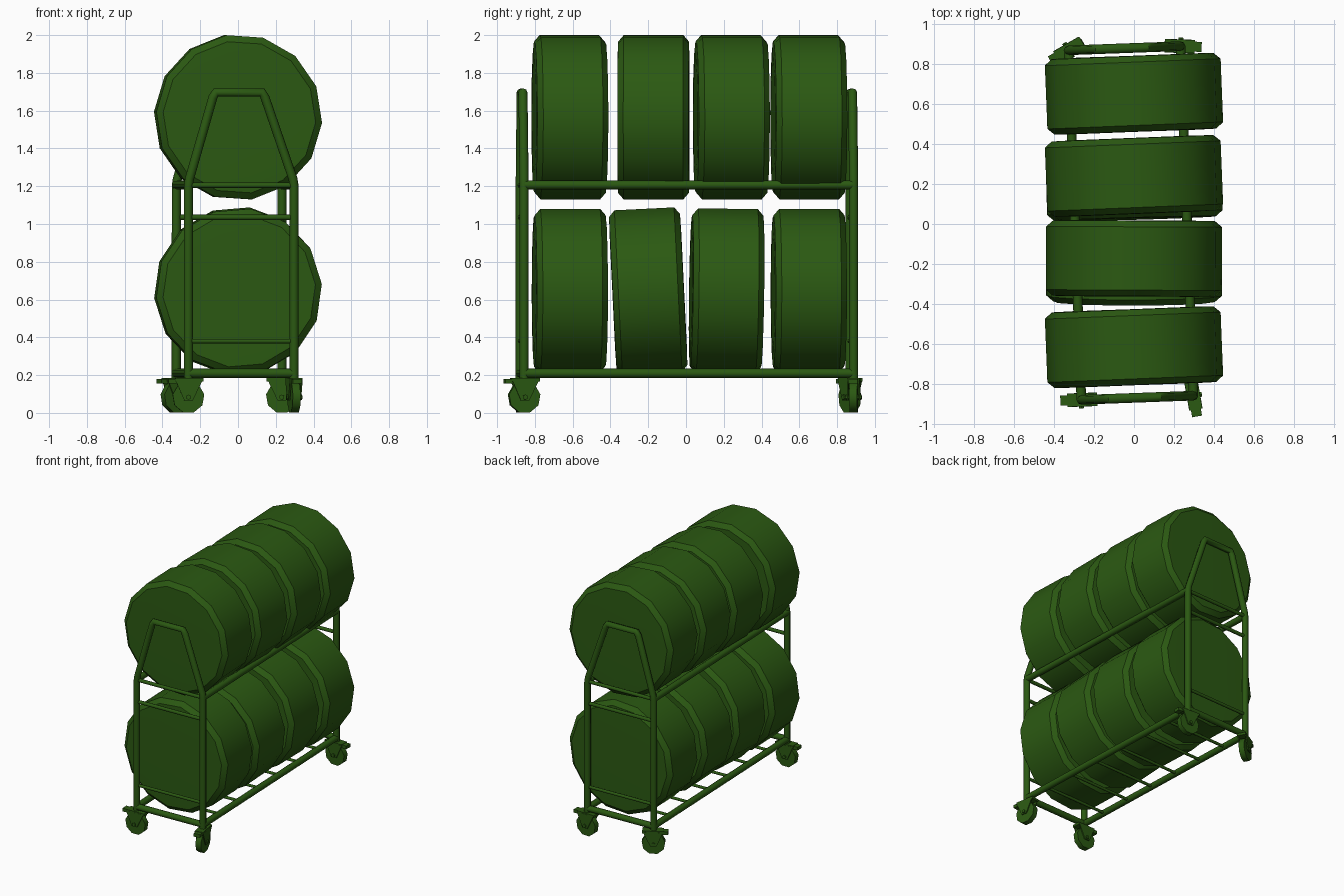
import bpy, bmesh
from math import sin, cos, radians, pi
from mathutils import Matrix, Vector

if "Cube" in bpy.data.objects:
    bpy.data.objects.remove(bpy.data.objects["Cube"])

green = bpy.data.materials.new("dark_green")
green.diffuse_color = (0.024, 0.10, 0.006, 1)
green.use_nodes = True
green.node_tree.nodes["Principled BSDF"].inputs["Base Color"].default_value = green.diffuse_color

# The whole rack is turned slightly on the floor
RACK = Matrix.Translation((-0.015, 0.005, 0)) @ Matrix.Rotation(radians(2.1), 4, 'Z')
W, L = 0.28, 0.873          # half width and half length between posts


def finish(obj, angle=40):
    obj.data.materials.append(green)
    bpy.ops.object.select_all(action='DESELECT')
    obj.select_set(True)
    bpy.context.view_layer.objects.active = obj
    if obj.type == 'CURVE':
        bpy.ops.object.convert(target='MESH')
        obj = bpy.context.object
    bpy.ops.object.shade_smooth_by_angle(angle=radians(angle))
    return obj


def from_bmesh(name, bm, matrix):
    bmesh.ops.recalc_face_normals(bm, faces=bm.faces)
    me = bpy.data.meshes.new(name)
    bm.to_mesh(me)
    bm.free()
    obj = bpy.data.objects.new(name, me)
    bpy.context.collection.objects.link(obj)
    obj.matrix_world = matrix
    return finish(obj)


def tube(name, points, r):
    cu = bpy.data.curves.new(name, 'CURVE')
    cu.dimensions = '3D'
    cu.bevel_depth, cu.bevel_resolution, cu.use_fill_caps = r, 2, True
    sp = cu.splines.new('POLY')
    sp.points.add(len(points) - 1)
    for p, co in zip(sp.points, points):
        p.co = (*co, 1)
    obj = bpy.data.objects.new(name, cu)
    bpy.context.collection.objects.link(obj)
    obj.matrix_world = RACK
    return finish(obj, 50)


def tyre(name, y, z, yaw, lean, phase):
    # Closed 14-sided lathe around the y axis
    bm = bmesh.new()
    profile = [(0.30, -0.19), (0.405, -0.188), (0.44, -0.158),
               (0.44, 0.158), (0.405, 0.188), (0.30, 0.19)]
    n = 14
    rings = []
    for r, v in profile:
        rings.append([bm.verts.new((r * cos(phase + 2 * pi * i / n), v,
                                    r * sin(phase + 2 * pi * i / n))) for i in range(n)])
    for a, b in zip(rings, rings[1:]):
        for i in range(n):
            j = (i + 1) % n
            bm.faces.new((a[i], a[j], b[j], b[i]))
    bm.faces.new(rings[0])
    bm.faces.new(rings[-1])
    m = (Matrix.Translation((0, y, z)) @ Matrix.Rotation(radians(yaw), 4, 'Z')
         @ Matrix.Rotation(radians(lean), 4, 'X'))
    return from_bmesh(name, bm, m)


def add_box(bm, centre, size):
    bmesh.ops.create_cube(bm, size=1, matrix=Matrix.Translation(centre)
                          @ Matrix.Diagonal((*size, 1)))


def caster(name, x, y, angle):
    m = (Matrix.Translation(RACK @ Vector((x, y, 0)))
         @ Matrix.Rotation(radians(angle), 4, 'Z'))
    # Wheel and axle
    bm = bmesh.new()
    turn = Matrix.Translation((0, 0, 0.083)) @ Matrix.Rotation(pi / 2, 4, 'X')
    for r, d, s in ((0.085, 0.042, 9), (0.014, 0.085, 6)):
        bmesh.ops.create_cone(bm, cap_ends=True, segments=s, radius1=r, radius2=r,
                              depth=d, matrix=turn)
    from_bmesh(name + "_wheel", bm, m)
    # Fork with top plate and brake tab
    bm = bmesh.new()
    add_box(bm, (-0.005, 0, 0.175), (0.15, 0.066, 0.018))
    add_box(bm, (0.085, 0, 0.168), (0.04, 0.05, 0.025))
    for s in (-1, 1):
        prof = [(-0.075, 0.175), (0.07, 0.175), (0.022, 0.065), (-0.022, 0.065)]
        a = [bm.verts.new((u, s * 0.026, v)) for u, v in prof]
        b = [bm.verts.new((u, s * 0.034, v)) for u, v in prof]
        bm.faces.new(a)
        bm.faces.new(b)
        for i in range(4):
            j = (i + 1) % 4
            bm.faces.new((a[i], a[j], b[j], b[i]))
    from_bmesh(name + "_fork", bm, m)


# End frames: bent tube hoop and four crossbars at each end
for end, s in (("front", -1), ("back", 1)):
    y = s * L
    c = -0.012
    tube(end + "_hoop", [(-W, y, 0.18), (-W, y, 1.20), (-W + 0.006, y, 1.24),
                         (c - 0.138, y, 1.67), (c - 0.122, y, 1.697),
                         (c + 0.122, y, 1.697), (c + 0.138, y, 1.67),
                         (W - 0.006, y, 1.24), (W, y, 1.20), (W, y, 0.18)], 0.024)
    for part, z, r in (("bottom_bar", 0.21, 0.024), ("low_bar", 0.38, 0.012),
                       ("mid_bar", 1.035, 0.014), ("shelf_bar", 1.205, 0.014)):
        tube(f"{end}_{part}", [(-W, y, z), (W, y, z)], r)

# Long side rails on both levels
for level, z in (("lower", 0.21), ("upper", 1.207)):
    for side, s in (("left", -1), ("right", 1)):
        tube(f"{level}_{side}_rail", [(s * W, -L, z), (s * W, L, z)], 0.024)

# Thin slats under the lower row
for i in range(6):
    y = -0.65 + 0.26 * i
    tube(f"lower_slat_{i + 1}", [(-W, y, 0.205), (W, y, 0.205)], 0.011)

# Tyres: (y, yaw, lean)
upper = [(-0.615, 2.3, 0), (-0.172, -0.3, 0), (0.24, 2.3, 0), (0.65, 2.3, 0)]
lower = [(-0.615, 2.0, 0), (-0.20, 0, 2.8), (0.215, 1.6, -0.8), (0.65, 2.0, 0)]
for i, (y, yaw, lean) in enumerate(upper):
    tyre(f"upper_tyre_{i + 1}", y, 1.565, yaw, lean, radians(99))
for i, (y, yaw, lean) in enumerate(lower):
    tyre(f"lower_tyre_{i + 1}", y, 0.645, yaw, lean, radians(82))

# Swivel casters, each turned its own way
for name, x, y, a in (("front_left", -W, -L, 182), ("front_right", W, -L, -80),
                      ("back_left", -W, L, 210), ("back_right", W, L, -2)):
    caster(name + "_caster", x, y, a)
